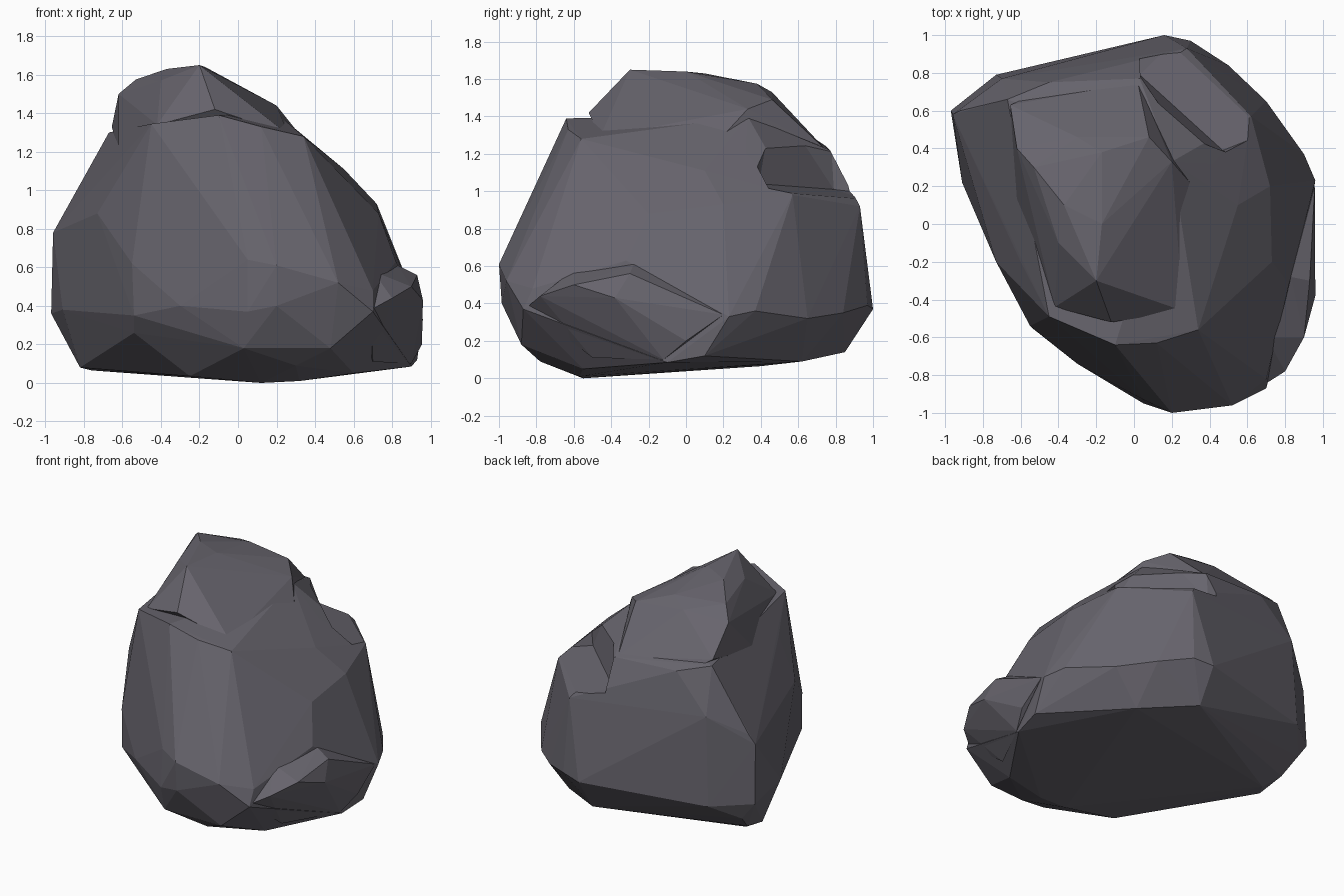
import bpy, bmesh, math

stone = bpy.data.materials.new("dark grey stone")
stone.diffuse_color = (0.135, 0.128, 0.152, 1)


def hull(name, points):
    """Faceted chunk: convex hull of a few corner points."""
    bm = bmesh.new()
    for p in points:
        bm.verts.new(p)
    bmesh.ops.convex_hull(bm, input=bm.verts[:])
    loose = [v for v in bm.verts if not v.link_faces]
    bmesh.ops.delete(bm, geom=loose, context='VERTS')
    bmesh.ops.recalc_face_normals(bm, faces=bm.faces[:])
    me = bpy.data.meshes.new(name)
    bm.to_mesh(me)
    bm.free()
    me.materials.append(stone)
    ob = bpy.data.objects.new(name, me)
    bpy.context.collection.objects.link(ob)
    return ob


def combine(target, other, operation):
    """Apply a boolean, then remove the helper."""
    mod = target.modifiers.new("cut", 'BOOLEAN')
    mod.operation = operation
    mod.solver = 'EXACT'
    mod.object = other
    bpy.context.view_layer.objects.active = target
    bpy.ops.object.modifier_apply(modifier=mod.name)
    bpy.data.objects.remove(other)


# underside and undercut rim
underside = [
    (0.12, -0.55, 0), (0.32, -0.57, 0.01), (-0.25, -0.5, 0.035),
    (0.6, -0.55, 0.05), (0.9, -0.1, 0.085), (0.93, 0.1, 0.12),
    (0.5, 0.62, 0.09), (0.15, 0.85, 0.14), (-0.76, 0.4, 0.065),
    (-0.82, 0.3, 0.08), (-0.84, 0.5, 0.13), (-0.88, 0.62, 0.24),
    (-0.54, -0.47, 0.26), (0.03, -0.88, 0.18), (0.48, -0.88, 0.18),
    (0.3, -0.78, 0.09),
]
rim = [
    (-0.97, 0.6, 0.36), (-0.73, 0.79, 0.35), (-0.91, 0.22, 0.38),
    (-0.6, -0.43, 0.42), (-0.54, -0.55, 0.35), (-0.55, -0.54, 0.62),
    (-0.3, -0.74, 0.4), (0.05, -0.95, 0.37), (0.05, -0.93, 0.64),
    (0.2, -0.985, 0.4), (0.2, -1.0, 0.61), (0.52, -0.96, 0.52),
    (0.7, -0.87, 0.37), (0.7, -0.82, 0.48), (0.82, -0.32, 0.63),
    (0.96, 0.23, 0.33), (0.9, 0.37, 0.36), (0.7, 0.65, 0.32),
    (0.5, 0.84, 0.35), (0.3, 0.97, 0.39), (0.16, 1.0, 0.37),
]
# steep flat back and left, sloping front with a shoulder
upper = [
    (-0.96, 0.58, 0.78), (-0.92, 0.6, 0.85), (-0.73, -0.2, 0.88),
    (-0.6, -0.2, 1.17), (-0.45, -0.49, 1.345), (-0.1, -0.64, 1.39),
    (0.12, -0.63, 1.33), (0.34, -0.56, 1.28), (0.42, 0.1, 1.2),
    (0.42, 0.32, 1.2), (0.55, 0.1, 1.11), (0.72, 0.2, 0.93),
    (0.73, -0.2, 0.88), (0.62, 0.57, 0.98), (0.28, 0.93, 0.92),
    (0.02, 0.87, 1.0), (0.03, 0.77, 1.22), (-0.45, 0.75, 1.24),
    (-0.67, 0.66, 1.3), (-0.7, 0.77, 0.98), (0.2, 0.33, 1.4),
]
rock = hull("rock", underside + rim + upper)

# tapered crown with a sloping crest
crown = hull("crown", [
    (-0.2, -0.3, 1.65), (-0.17, 0.0, 1.64), (-0.17, 0.38, 1.575),
    (-0.37, 0.1, 1.63), (-0.53, 0.3, 1.575), (-0.62, 0.4, 1.5),
    (-0.4, -0.1, 1.57), (-0.3, 0.46, 1.53), (0.08, 0.46, 1.49),
    (0.2, 0.33, 1.44), (-0.655, 0.63, 1.33), (-0.62, 0.1, 1.2),
    (-0.42, -0.44, 1.34), (-0.12, -0.52, 1.42), (0.26, -0.46, 1.29),
    (0.4, 0.1, 1.19), (0.02, 0.75, 1.22), (-0.5, 0.7, 1.23),
])

# bulging toe low on the right
toe = hull("toe", [
    (0.96, -0.38, 0.43), (0.93, -0.3, 0.56), (0.9, -0.6, 0.5),
    (0.8, -0.78, 0.44), (0.955, 0.0, 0.2), (0.957, 0.2, 0.34),
    (0.83, -0.28, 0.61), (0.7, -0.6, 0.58), (0.6, -0.7, 0.4),
    (0.7, -0.5, 0.11), (0.9, -0.12, 0.1), (0.69, -0.85, 0.38),
])

# broken-out notch above the ledge at the back right
notch = hull("notch_cutter", [
    (0.03, 0.79, 1.01), (0.28, 0.56, 1.05), (0.47, 0.39, 1.04),
    (0.04, 0.765, 1.45), (0.24, 0.47, 1.5), (0.52, 0.36, 1.35),
    (0.9, 1.1, 1.4), (0.03, 1.2, 1.4), (0.03, 1.2, 0.96),
    (0.45, 1.2, 0.88), (1.0, 0.6, 0.94),
])
notch.hide_render = True

combine(rock, crown, 'UNION')
combine(rock, toe, 'UNION')
combine(rock, notch, 'DIFFERENCE')

# flat facets, single colour
for poly in rock.data.polygons:
    poly.use_smooth = False
    poly.material_index = 0
